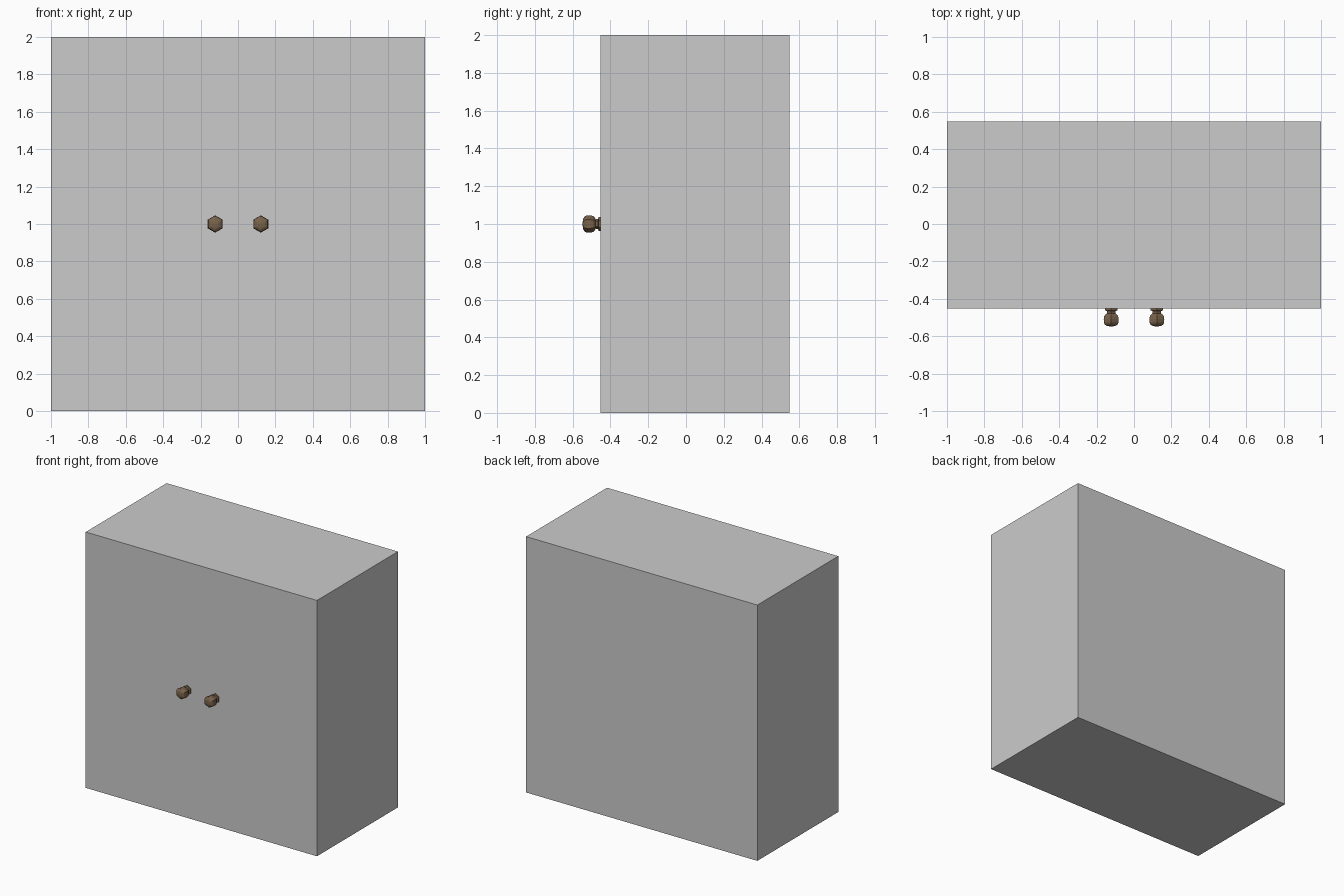
import bpy, bmesh, math

if "Cube" in bpy.data.objects:
    bpy.data.objects.remove(bpy.data.objects["Cube"])

FRONT = -0.453


def new_object(name, bm, mat=None):
    bmesh.ops.recalc_face_normals(bm, faces=bm.faces)
    mesh = bpy.data.meshes.new(name)
    bm.to_mesh(mesh)
    bm.free()
    obj = bpy.data.objects.new(name, mesh)
    bpy.context.collection.objects.link(obj)
    if mat:
        mesh.materials.append(mat)
    return obj


def lathe_knob(name, x, z, profile, mat, sides=6):
    """Six-sided turned knob pointing to -y; profile is (distance out, radius)."""
    bm = bmesh.new()
    rings = []
    for d, r in profile:
        rings.append([bm.verts.new((x + r * math.sin(i * math.tau / sides),
                                    FRONT - d,
                                    z + r * math.cos(i * math.tau / sides)))
                      for i in range(sides)])
    for a, b in zip(rings, rings[1:]):
        for i in range(sides):
            j = (i + 1) % sides
            bm.faces.new((a[i], a[j], b[j], b[i]))
    bm.faces.new(rings[0])
    bm.faces.new(rings[-1])
    return new_object(name, bm, mat)


brass = bpy.data.materials.new("aged_brass")
brass.diffuse_color = (0.19, 0.125, 0.07, 1)
brass.use_nodes = True
brass.node_tree.nodes["Principled BSDF"].inputs["Base Color"].default_value = brass.diffuse_color

# Cabinet body
bm = bmesh.new()
bmesh.ops.create_cube(bm, size=1)
bmesh.ops.scale(bm, vec=(2, 1, 2), verts=bm.verts)
bmesh.ops.translate(bm, vec=(0, FRONT + 0.5, 1), verts=bm.verts)
new_object("cabinet_body", bm)

# Pair of knobs: back plate, neck, rounded head
profile = [(0, 0.038), (0.009, 0.038), (0.012, 0.027), (0.025, 0.025),
           (0.031, 0.036), (0.040, 0.043), (0.055, 0.046), (0.074, 0.045),
           (0.085, 0.039), (0.091, 0.028), (0.094, 0.012)]
for side, x in (("left", -0.122), ("right", 0.122)):
    lathe_knob(side + "_knob", x, 1.0, profile, brass)
